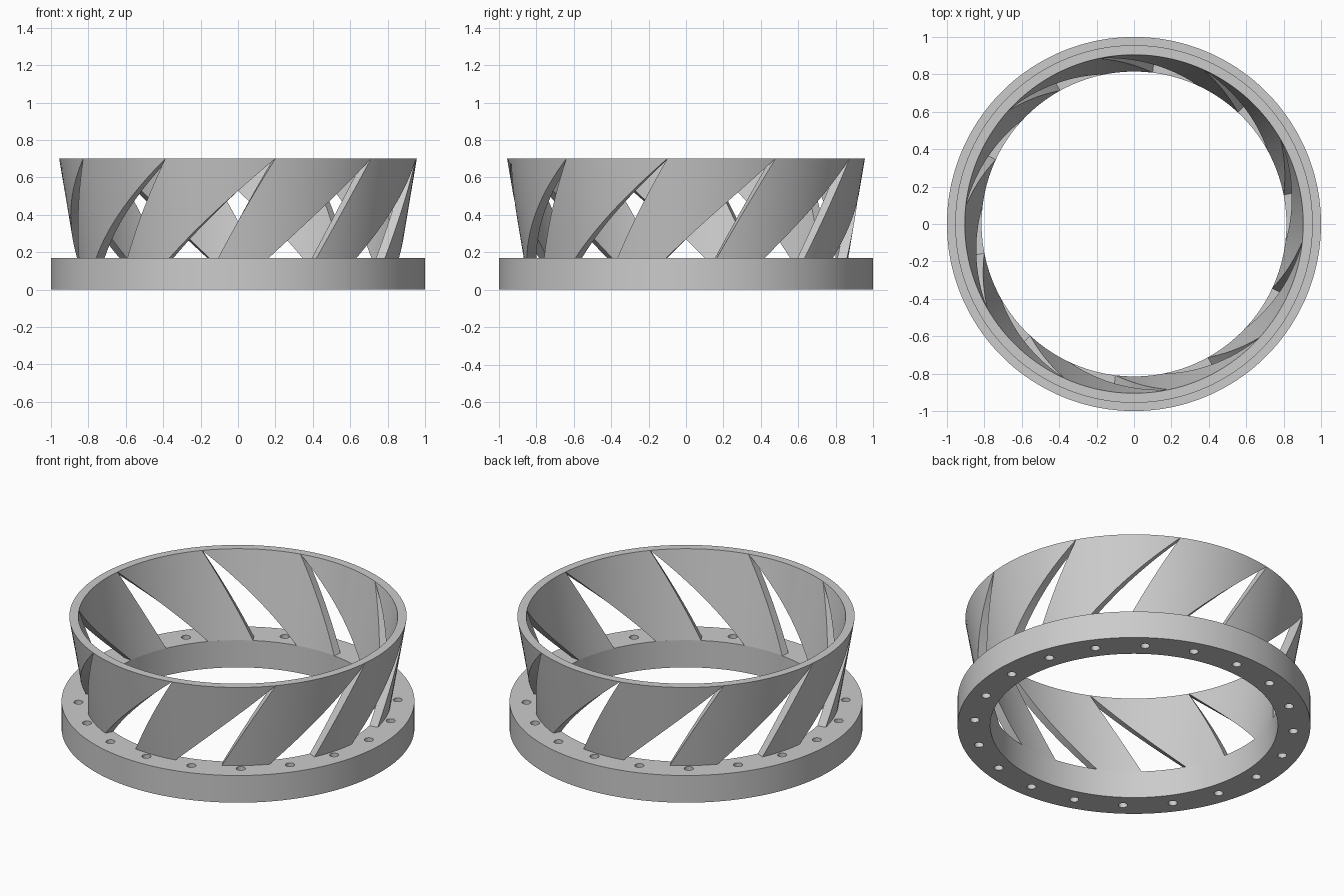
import bpy, bmesh
from math import radians, cos, sin, pi

if "Cube" in bpy.data.objects:
    bpy.data.objects.remove(bpy.data.objects["Cube"])

BASE_H, TOP = 0.17, 0.70
COUNT = 10


def finish(obj):
    bpy.ops.object.select_all(action='DESELECT')
    obj.select_set(True)
    bpy.context.view_layer.objects.active = obj


# Base flange: 2D outline with bore and 20 bolt holes, extruded
curve = bpy.data.curves.new("base_flange", 'CURVE')
curve.dimensions = '2D'
curve.fill_mode = 'BOTH'
curve.extrude = BASE_H / 2


def circle(cx, cy, r, n):
    s = curve.splines.new('POLY')
    s.points.add(n - 1)
    for i, p in enumerate(s.points):
        a = 2 * pi * i / n
        p.co = (cx + r * cos(a), cy + r * sin(a), 0, 1)
    s.use_cyclic_u = True


circle(0, 0, 1.0, 180)
circle(0, 0, 0.815, 180)
for k in range(20):
    a = radians(18 * k)
    circle(0.905 * cos(a), 0.905 * sin(a), 0.026, 24)

flange = bpy.data.objects.new("base_flange", curve)
bpy.context.collection.objects.link(flange)
flange.location.z = BASE_H / 2
finish(flange)
bpy.ops.object.convert(target='MESH')
bpy.ops.object.shade_smooth_by_angle(angle=radians(30))


# Slanted blades: conical wall strips that widen until they meet at the top rim
def blade(start):
    nu, nv = 16, 16
    bm = bmesh.new()

    def skin(r0, r1):
        rows = []
        for j in range(nv + 1):
            t = j / nv
            left = start + 19 * t                # leading edge twists 19 degrees
            right = start + 18 + 37 * t          # trailing edge twists 37 degrees
            r = r0 + (r1 - r0) * t
            z = BASE_H + (TOP - BASE_H) * t
            row = []
            for i in range(nu + 1):
                a = radians(left + (right - left) * i / nu)
                row.append(bm.verts.new((r * cos(a), r * sin(a), z)))
            rows.append(row)
        for j in range(nv):
            for i in range(nu):
                bm.faces.new((rows[j][i], rows[j][i + 1],
                              rows[j + 1][i + 1], rows[j + 1][i]))
        return rows

    def border(g):
        return (g[0] + [r[-1] for r in g[1:]] + g[-1][-2::-1]
                + [r[0] for r in g[-2:0:-1]])

    o = border(skin(0.867, 0.956))
    n = border(skin(0.815, 0.905))
    for k in range(len(o)):
        m = (k + 1) % len(o)
        bm.faces.new((o[k], o[m], n[m], n[k]))
    bmesh.ops.recalc_face_normals(bm, faces=bm.faces)
    mesh = bpy.data.meshes.new("blade")
    bm.to_mesh(mesh)
    bm.free()
    obj = bpy.data.objects.new("blade", mesh)
    bpy.context.collection.objects.link(obj)
    finish(obj)
    bpy.ops.object.shade_smooth_by_angle(angle=radians(30))


for k in range(COUNT):
    blade(-97 + 36 * k)
